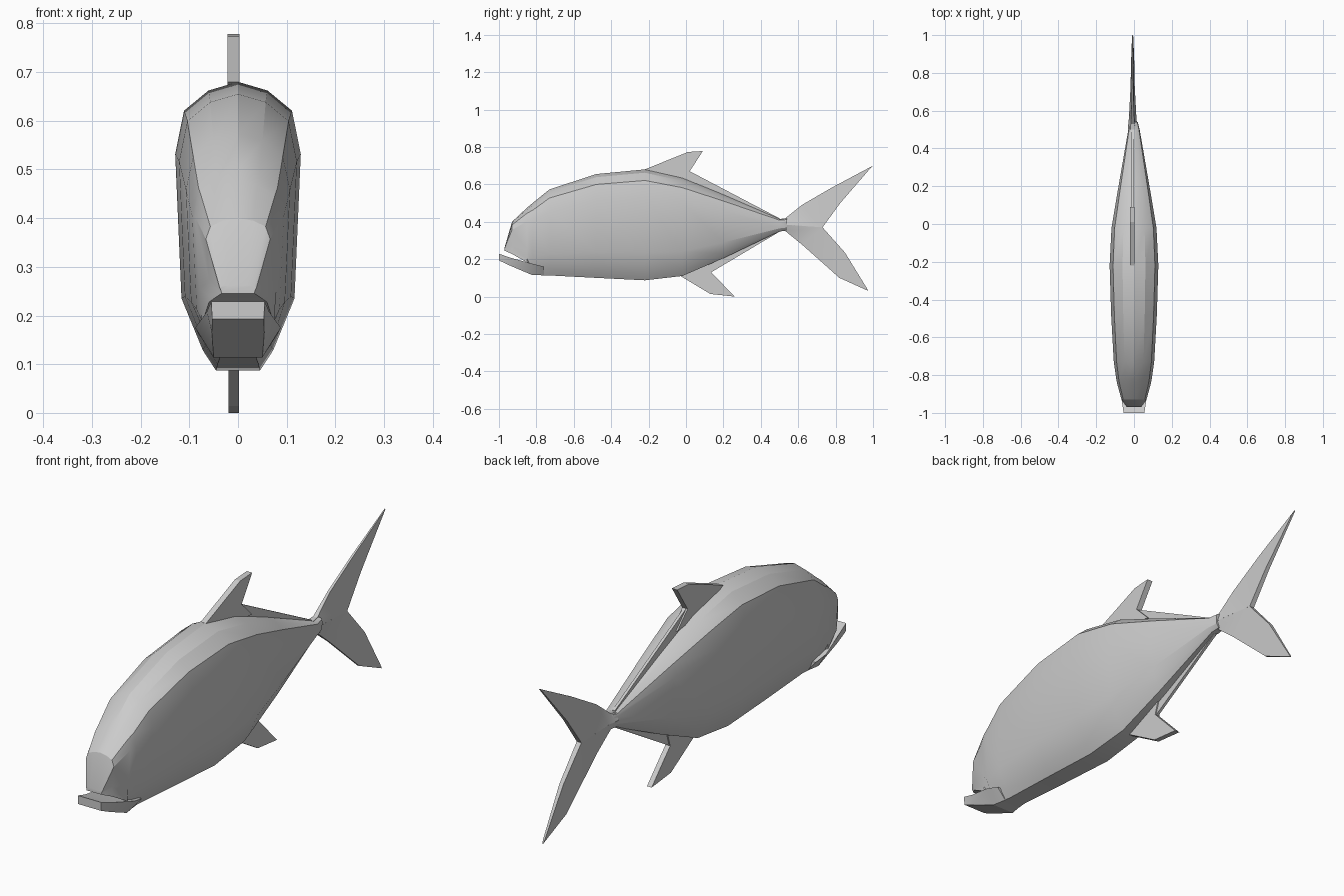
import bpy, bmesh, math

if "Cube" in bpy.data.objects:
    bpy.data.objects.remove(bpy.data.objects["Cube"], do_unlink=True)

grey = bpy.data.materials.new("fish_grey")
grey.use_nodes = True
colour = (0.6, 0.6, 0.6, 1)
grey.diffuse_color = colour
grey.node_tree.nodes["Principled BSDF"].inputs["Base Color"].default_value = colour


def finish(name, bm, angle):
    """Turn a bmesh into a shaded object."""
    bmesh.ops.recalc_face_normals(bm, faces=bm.faces)
    mesh = bpy.data.meshes.new(name)
    bm.to_mesh(mesh)
    bm.free()
    mesh.materials.append(grey)
    ob = bpy.data.objects.new(name, mesh)
    bpy.context.collection.objects.link(ob)
    bpy.ops.object.select_all(action='DESELECT')
    ob.select_set(True)
    bpy.context.view_layer.objects.active = ob
    bpy.ops.object.shade_smooth_by_angle(angle=math.radians(angle))
    return ob


def loft(name, rings, angle=25):
    """Skin a list of equal-length point rings and cap both ends."""
    bm = bmesh.new()
    loops = [[bm.verts.new(p) for p in ring] for ring in rings]
    for a, b in zip(loops, loops[1:]):
        n = len(a)
        for i in range(n):
            j = (i + 1) % n
            bm.faces.new((a[i], a[j], b[j], b[i]))
    bm.faces.new(loops[0])
    bm.faces.new(loops[-1])
    return finish(name, bm, angle)


def plate(name, outline, half, x=-0.009):
    """Extrude a side outline (y, z) into a thin fin."""
    rings = [[(x + s * half, y, z) for y, z in outline] for s in (-1, 1)]
    return loft(name, rings, 15)


# Body: half cross-section as (width fraction, height fraction), top to bottom
section = [(0, 1), (.47, .97), (.86, .9), (1, .75), (.9, .25), (.56, .07), (.35, 0)]


def body_ring(y, low, high, width, square):
    half = []
    for fx, fz in section:
        if fz < .3:
            fx = max(fx, square)
        half.append((fx * width, y, low + fz * (high - low)))
    return half + [(-x, yy, z) for x, yy, z in reversed(half[1:])]


# Stations: y, bottom, top, half width, squareness of the underside
stations = [
    (-.97, .245, .262, .038, .9),
    (-.93, .228, .40, .066, .9),
    (-.85, .182, .475, .088, .85),
    (-.82, .115, .50, .094, .5),
    (-.73, .113, .573, .107, 0),
    (-.48, .10, .655, .121, 0),
    (-.22, .087, .68, .129, 0),
    (-.02, .11, .635, .119, 0),
    (.20, .205, .545, .082, 0),
    (.50, .348, .415, .03, 0),
    (.54, .353, .418, .02, 0),
]
loft("body", [body_ring(*s) for s in stations], 22)

# Lower jaw: y, bottom, top, half width below and above
jaw = [(-1, .193, .229, .053, .055),
       (-.94, .165, .208, .054, .064),
       (-.82, .114, .175, .05, .088),
       (-.76, .114, .16, .04, .08)]
loft("lower_jaw", [[(-b, y, lo), (b, y, lo), (t, y, hi), (-t, y, hi)]
                   for y, lo, hi, b, t in jaw], 20)

# Dorsal and anal fins with the low keels running to the tail
plate("dorsal_fin", [(-.22, .68), (.01, .773), (.09, .778), (.02, .67),
                     (.09, .60), (-.1, .62)], .0125)
plate("dorsal_keel", [(.0, .60), (.02, .67), (.50, .418), (.50, .39)], .006)
plate("anal_fin", [(-.03, .11), (.13, .014), (.26, 0), (.135, .13),
                   (.16, .21), (.0, .16)], .011)
plate("anal_keel", [(.10, .19), (.135, .13), (.50, .347), (.50, .37)], .006)

# Tail lobes: leading point, trailing point, half thickness
lobes = {
    "upper_tail_lobe": [((.50, .415), (.50, .383), .026),
                        ((.53, .418), (.56, .382), .02),
                        ((.62, .49), (.73, .37), .011),
                        ((.78, .583), (.825, .50), .009),
                        ((1, .70), (.985, .685), .004)],
    "lower_tail_lobe": [((.50, .35), (.50, .384), .026),
                        ((.53, .351), (.56, .383), .02),
                        ((.62, .278), (.73, .37), .011),
                        ((.82, .10), (.85, .235), .009),
                        ((.975, .03), (.968, .043), .004)],
}
for name, spans in lobes.items():
    loft(name, [[(-.007 - t * .5, *lead), (-.007 + t * .5, *lead),
                 (-.007 + t, *trail), (-.007 - t, *trail)]
                for lead, trail, t in spans], 25)
